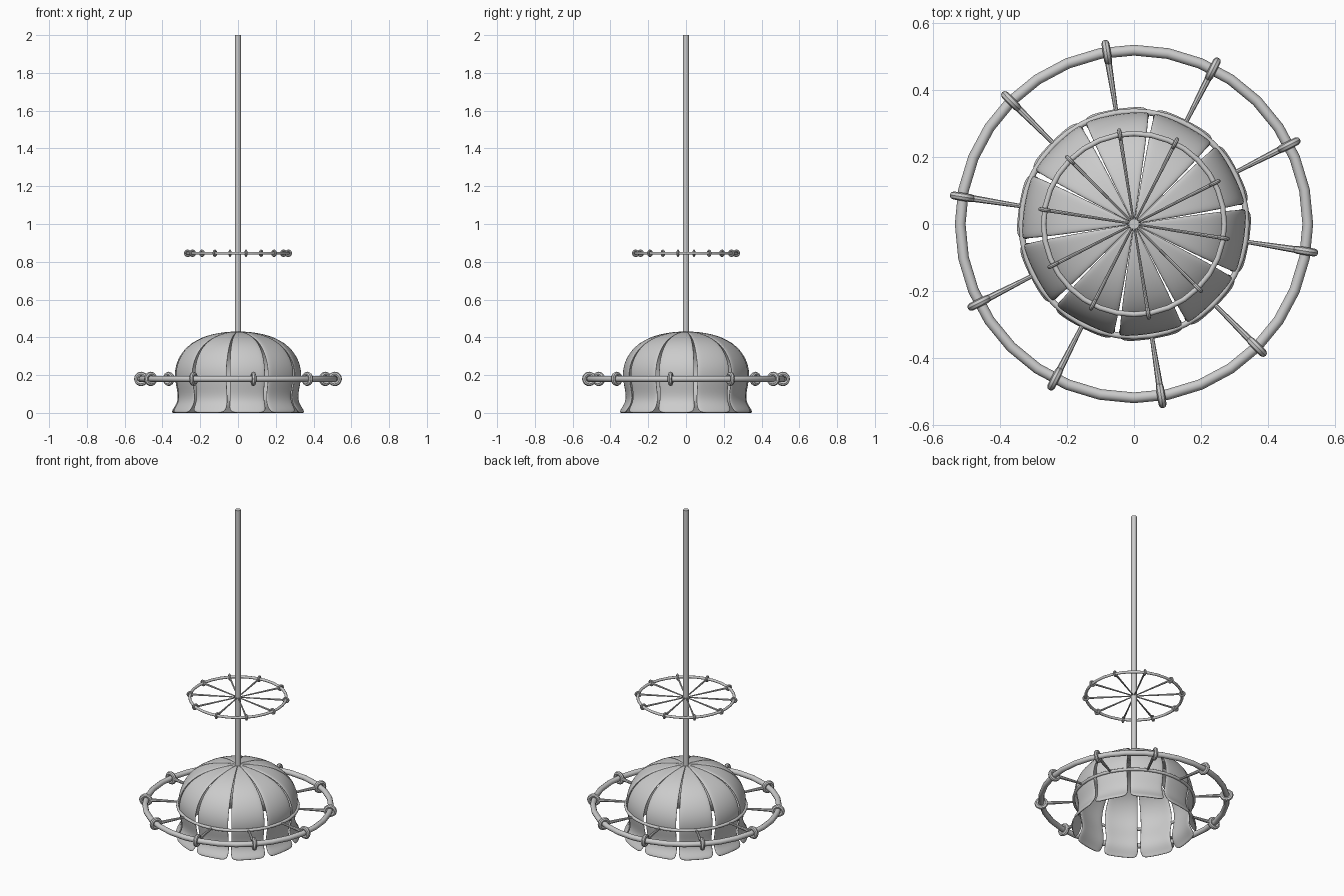
import bpy, bmesh, math
from math import radians, cos, sin, pi
from mathutils import Vector

if "Cube" in bpy.data.objects:
    bpy.data.objects.remove(bpy.data.objects["Cube"])

N = 10
OFFSET = -9.0
ANGLES = [radians(OFFSET + 36 * i) for i in range(N)]


def smooth(ob, angle=40):
    bpy.ops.object.select_all(action='DESELECT')
    ob.select_set(True)
    bpy.context.view_layer.objects.active = ob
    bpy.ops.object.shade_smooth_by_angle(angle=radians(angle))


def torus(name, R, r, loc, rot=(0, 0, 0), seg=32, sides=10):
    bpy.ops.mesh.primitive_torus_add(major_radius=R, minor_radius=r, location=loc, rotation=rot,
                                     major_segments=seg, minor_segments=sides)
    ob = bpy.context.object
    ob.name = name
    smooth(ob)
    return ob


def rod(name, a, b, r1, r2, sides=12):
    a, b = Vector(a), Vector(b)
    d = b - a
    bpy.ops.mesh.primitive_cone_add(vertices=sides, radius1=r1, radius2=r2, depth=d.length,
                                    location=(a + b) / 2,
                                    rotation=d.to_track_quat('Z', 'Y').to_euler())
    ob = bpy.context.object
    ob.name = name
    smooth(ob)
    return ob


def wheel(name, R, tube, z, inner, spoke_in, spoke_out, bead_R, bead_r):
    """Ring with small collars around it and spokes reaching inward."""
    torus(name + "_ring", R, tube, (0, 0, z))
    for i, a in enumerate(ANGLES):
        c, s = cos(a), sin(a)
        torus(f"{name}_collar_{i}", bead_R, bead_r, (R * c, R * s, z), (pi / 2, 0, a), 20, 8)
        rod(f"{name}_spoke_{i}", (inner * c, inner * s, z), (R * c, R * s, z),
            spoke_in, spoke_out, 8)


# Shade petal: (radius, height, half-angle in degrees) from crown to flared lip
PROFILE = [(0.008, 0.432, 18), (0.08, 0.428, 17.9), (0.18, 0.407, 17.7), (0.27, 0.357, 17.3),
           (0.325, 0.275, 16.8), (0.338, 0.19, 16.5), (0.315, 0.105, 16.7),
           (0.318, 0.055, 17.2), (0.345, 0.018, 16.8), (0.35, 0.002, 13.0)]
COLS = 5


def petal(name, angle):
    bm = bmesh.new()
    grid = []
    for r, z, half in PROFILE:
        row = []
        for j in range(COLS):
            a = radians(half) * (2 * j / (COLS - 1) - 1)
            rr = r * (1 + 0.4 * (1 / cos(a) - 1))
            row.append(bm.verts.new((rr * cos(a + angle), rr * sin(a + angle), z)))
        grid.append(row)
    for up, low in zip(grid, grid[1:]):
        for j in range(COLS - 1):
            bm.faces.new((up[j], low[j], low[j + 1], up[j + 1]))
    me = bpy.data.meshes.new(name)
    bm.to_mesh(me)
    bm.free()
    ob = bpy.data.objects.new(name, me)
    bpy.context.collection.objects.link(ob)
    so = ob.modifiers.new("Thickness", 'SOLIDIFY')
    so.thickness = 0.012
    so.offset = -1
    su = ob.modifiers.new("Smooth", 'SUBSURF')
    su.levels = su.render_levels = 2
    for p in me.polygons:
        p.use_smooth = True


for i, a in enumerate(ANGLES):
    petal(f"shade_petal_{i}", a)

# Hanging stem
rod("stem", (0, 0, 0.415), (0, 0, 2.0), 0.016, 0.016, 16)

# Hoop around the shade
torus("shade_hoop", 0.336, 0.009, (0, 0, 0.18), seg=40)

# Large lower wheel and small upper wheel
wheel("lower", 0.519, 0.016, 0.18, 0.336, 0.006, 0.011, 0.026, 0.012)
wheel("upper", 0.27, 0.008, 0.845, 0.0, 0.003, 0.006, 0.0135, 0.006)
